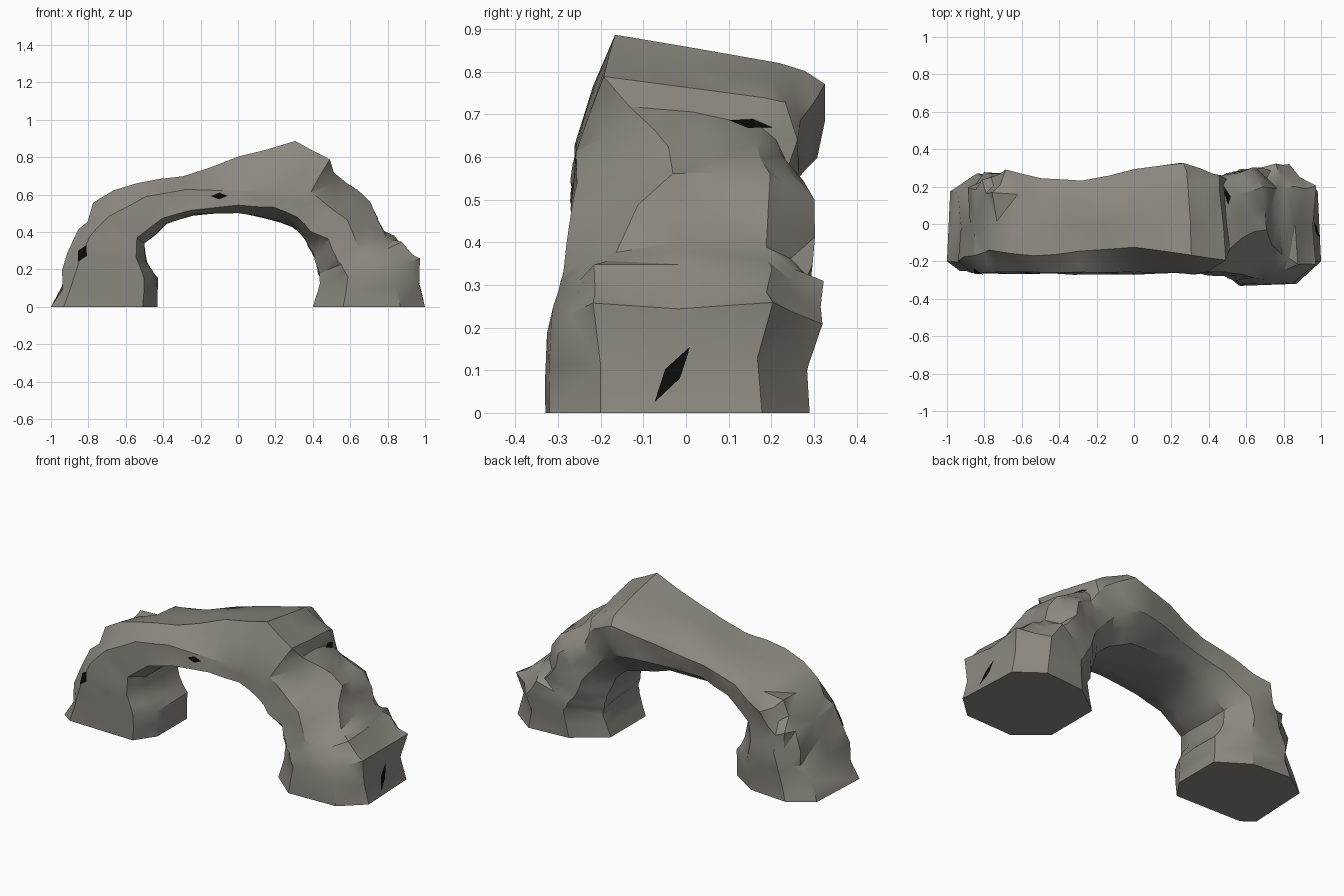
import bpy
import bmesh
import math
import random
from mathutils import Vector
from mathutils.bvhtree import BVHTree

random.seed(4)

if "Cube" in bpy.data.objects:
    bpy.data.objects.remove(bpy.data.objects["Cube"], do_unlink=True)


def make_material(name, colour):
    mat = bpy.data.materials.new(name)
    mat.use_nodes = True
    mat.diffuse_color = colour
    shader = mat.node_tree.nodes["Principled BSDF"]
    shader.inputs["Base Color"].default_value = colour
    shader.inputs["Roughness"].default_value = 0.9
    return mat


def make_object(name, bm, mat):
    mesh = bpy.data.meshes.new(name)
    bm.to_mesh(mesh)
    mesh.materials.append(mat)
    obj = bpy.data.objects.new(name, mesh)
    bpy.context.collection.objects.link(obj)
    return obj


stone = make_material("weathered_grey_stone", (0.265, 0.246, 0.216, 1))
crevice = make_material("black_crevice", (0.003, 0.003, 0.003, 1))

# Arch sections from foot to foot: outer x, outer z, inner x, inner z,
# front y, back y, crest front y, front shoulder, back shoulder
SECTIONS = [
    (-1, 0, -.43, 0, -.26, .27, -.2, .88, .97),
    (-.93, .19, -.43, .15, -.27, .28, -.2, .88, .95),
    (-.87, .41, -.49, .24, -.27, .28, -.17, .8, .92),
    (-.77, .55, -.5, .34, -.27, .27, -.15, .7, .9),
    (-.54, .66, -.38, .44, -.27, .25, -.17, .7, .9),
    (-.3, .7, -.24, .49, -.27, .23, -.15, .65, .92),
    (0, .8, 0, .5, -.27, .29, -.12, .4, .9),
    (.31, .89, .17, .47, -.27, .33, -.17, .4, .84),
    (.49, .79, .29, .43, -.27, .28, -.19, .5, .86),
    (.57, .66, .36, .36, -.27, .27, -.06, .6, .95),
    (.71, .58, .4, .28, -.28, .29, -.04, .6, .95),
    (.79, .4, .42, .22, -.3, .3, -.18, .6, .95),
    (.88, .345, .43, .18, -.31, .31, -.21, .65, .95),
    (.98, .25, .44, .13, -.33, .31, -.23, .7, .95),
    (1, 0, .4, 0, -.33, .29, -.2, .78, .97),
]


def section_points(ox, oz, ix, iz, front, back, crest, shoulder, rear):
    """Eight-sided cross-section running round the arch."""
    depth = back - front
    heel = .27 if ix > .38 else .14
    outline = [
        (0, front + depth * .22), (0, back - depth * .25),
        (.3, back - .02), (.72, back), (rear, back - depth * .18),
        (1, crest), (shoulder, front + .01), (heel, front),
    ]
    return [Vector((ix + (ox - ix) * t, y, iz + (oz - iz) * t))
            for t, y in outline]


# Loft the arch through its sections and close both feet
bm = bmesh.new()
rings = [[bm.verts.new(p) for p in section_points(*s)] for s in SECTIONS]
for a, b in zip(rings, rings[1:]):
    for i in range(len(a)):
        j = (i + 1) % len(a)
        bm.faces.new((a[i], a[j], b[j], b[i]))
bm.faces.new(rings[0])
bm.faces.new(rings[-1])
bmesh.ops.recalc_face_normals(bm, faces=bm.faces)

# Break the sides into facets, craggier on the outside of the legs
original = set(bm.verts)
edges = [e for e in bm.edges if any(v.co.z > 0 for v in e.verts)]
bmesh.ops.subdivide_edges(bm, edges=edges, cuts=1, use_grid_fill=True)
bm.normal_update()
offsets = {}
for v in bm.verts:
    if v in original or v.co.z < .01:
        continue
    rough = .006
    inward = v.normal.x * v.co.x < 0 or v.normal.z < -.2
    if v.normal.y > -.5 and not inward:
        rough = .028 if v.co.x > .4 or v.co.x < -.55 else .01
    slide = Vector([random.uniform(-.5, .5) * rough for _ in range(3)])
    offsets[v] = v.normal * random.uniform(-rough, rough * .4) + slide
for v, offset in offsets.items():
    v.co += offset
    v.co.x = max(-1, min(1, v.co.x))
bmesh.ops.triangulate(bm, faces=bm.faces)
arch = make_object("rock_arch", bm, stone)
surface = BVHTree.FromBMesh(bm)
bm.free()

# Soft facets with crisp ridges
bpy.ops.object.select_all(action="DESELECT")
arch.select_set(True)
bpy.context.view_layer.objects.active = arch
bpy.ops.object.shade_smooth_by_angle(angle=math.radians(32))


def add_crevice(name, centre, along, across):
    """Thin dark sliver laid on the stone, seen from outside the centre."""
    centre, along, across = Vector(centre), Vector(along), Vector(across)
    outward = across.cross(along).normalized()
    if outward.dot(centre) < 0:
        outward.negate()
    bm = bmesh.new()
    corners = []
    for step in (along, across, -along, -across):
        hit, normal = surface.ray_cast(centre + step + outward, -outward)[:2]
        corners.append(bm.verts.new(hit + normal * .006))
    bm.faces.new(corners)
    make_object(name, bm, crevice)
    bm.free()


# Dark slivers: front of one leg, front of the span, outer side of the other leg
add_crevice("leg_front_crevice", (-.83, -.2, .285), (.02, 0, .045), (-.022, 0, .012))
add_crevice("span_front_crevice", (-.1, -.2, .592), (.045, 0, 0), (0, 0, .018))
add_crevice("leg_side_crevice", (.9, -.032, .09), (0, .042, .066), (0, -.017, .011))
add_crevice("upper_side_crevice", (.5, .15, .675), (0, .05, -.006), (0, .006, .012))
